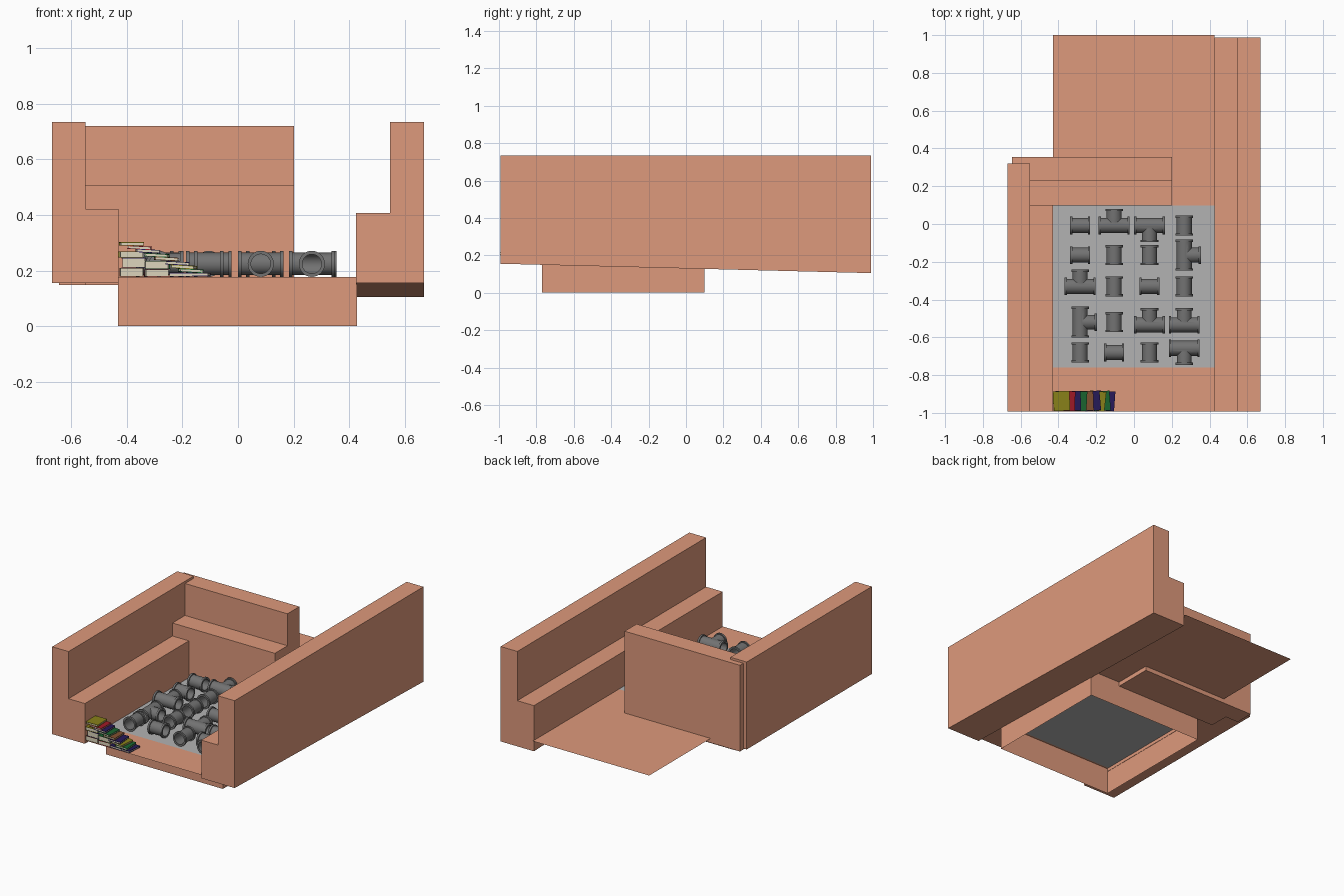
import bpy, bmesh, math
from mathutils import Matrix, Vector

if "Cube" in bpy.data.objects:
    bpy.data.objects.remove(bpy.data.objects["Cube"])


def material(name, rgb):
    m = bpy.data.materials.new(name)
    m.diffuse_color = (*rgb, 1)
    m.use_nodes = True
    m.node_tree.nodes["Principled BSDF"].inputs["Base Color"].default_value = m.diffuse_color
    return m


CORAL = material("coral", (0.73, 0.32, 0.20))
SLAB = material("slab_grey", (0.45, 0.45, 0.45))
IRON = material("iron_grey", (0.17, 0.17, 0.17))
PAPER = material("paper", (0.72, 0.66, 0.50))
COVERS = {
    "yellow": material("yellow", (0.25, 0.22, 0.01)),
    "red": material("red", (0.35, 0.01, 0.02)),
    "navy": material("navy", (0.02, 0.01, 0.10)),
    "green": material("green", (0.01, 0.13, 0.03)),
    "brown": material("brown", (0.22, 0.08, 0.03)),
}
FLOOR = 0.177


def finish(bm, name, mats, fix=True):
    if fix:
        bmesh.ops.recalc_face_normals(bm, faces=bm.faces)
    me = bpy.data.meshes.new(name)
    bm.to_mesh(me)
    bm.free()
    for m in mats:
        me.materials.append(m)
    ob = bpy.data.objects.new(name, me)
    bpy.context.collection.objects.link(ob)
    return ob


def prism(name, profile, axis, a, b, drop=0.0):
    """Extrude a profile along x or y; drop lowers the base at the far end."""
    bm = bmesh.new()
    low = min(p[1] for p in profile)
    rings = []
    for t, d in ((a, 0), (b, drop)):
        rings.append([bm.verts.new(((p, t) if axis == "y" else (t, p)) + (z - (d if z == low else 0),))
                      for p, z in profile])
    n = len(profile)
    for i in range(n):
        j = (i + 1) % n
        bm.faces.new((rings[0][i], rings[0][j], rings[1][j], rings[1][i]))
    bm.faces.new(rings[0])
    bm.faces.new(rings[1])
    return finish(bm, name, [CORAL])


def sheet(name, x0, x1, y0, y1, mat):
    bm = bmesh.new()
    bm.faces.new([bm.verts.new((x, y, FLOOR)) for x, y in ((x0, y0), (x1, y0), (x1, y1), (x0, y1))])
    return finish(bm, name, [mat], False)


# Stepped walls
prism("left_wall", [(-0.67, 0.155), (-0.43, 0.155), (-0.43, 0.422), (-0.55, 0.422),
                    (-0.55, 0.735), (-0.67, 0.735)], "y", -0.992, 0.32)
prism("right_wall", [(0.67, 0.155), (0.425, 0.155), (0.425, 0.408), (0.547, 0.408),
                     (0.547, 0.735), (0.67, 0.735)], "y", -0.992, 0.988, 0.05)
prism("back_wall", [(0.355, 0.148), (0.23, 0.148), (0.23, 0.72), (0.355, 0.72)], "x", -0.645, 0.202)
prism("back_ledge", [(0.23, 0.148), (0.098, 0.148), (0.098, 0.508), (0.23, 0.508)], "x", -0.55, 0.202)

# Floor sheets and the open-bottomed plinth under them
sheet("front_floor", -0.43, 0.427, -0.992, -0.76, CORAL)
sheet("rear_floor", -0.43, 0.427, 0.098, 1.0, CORAL)
sheet("middle_floor", -0.43, 0.427, -0.76, 0.098, SLAB)
bm = bmesh.new()
corners = ((-0.432, -0.77), (0.428, -0.77), (0.428, 0.098), (-0.432, 0.098))
lo = [bm.verts.new((x, y, 0)) for x, y in corners]
hi = [bm.verts.new((x, y, FLOOR - 0.001)) for x, y in corners]
for i in range(4):
    j = (i + 1) % 4
    bm.faces.new((lo[i], lo[j], hi[j], hi[i]))
finish(bm, "plinth", [CORAL], False)

# Pipe fittings
R_RIM, R_BODY, R_BORE, RIM = 0.047, 0.040, 0.035, 0.012


def lathe(name, profile, closed, matrix=Matrix(), seg=32):
    """Revolve (radius, x) points round the x axis."""
    bm = bmesh.new()
    rings = [[bm.verts.new((x, r * math.cos(2 * math.pi * k / seg), r * math.sin(2 * math.pi * k / seg)))
              for k in range(seg)] for r, x in profile]
    pairs = list(zip(rings, rings[1:])) + ([(rings[-1], rings[0])] if closed else [])
    for a, b in pairs:
        for k in range(seg):
            m = (k + 1) % seg
            bm.faces.new((a[k], a[m], b[m], b[k]))
    if not closed:
        bm.faces.new(rings[0])
        bm.faces.new(rings[-1])
    bm.transform(matrix)
    return finish(bm, name, [IRON])


def outer(h):
    return [(R_RIM, -h), (R_RIM, RIM - h), (R_BODY, RIM - h), (R_BODY, h - RIM), (R_RIM, h - RIM), (R_RIM, h)]


def smooth(ob):
    bpy.ops.object.select_all(action="DESELECT")
    ob.select_set(True)
    bpy.context.view_layer.objects.active = ob
    bpy.ops.object.shade_smooth_by_angle(angle=math.radians(35))


turn = Matrix.Rotation(math.pi / 2, 4, "Z")
coupler = lathe("coupler", outer(0.053) + [(R_BORE, 0.053), (R_BORE, -0.053)], True)
tee = lathe("tee", outer(0.082), False)
branch = [(0.038, 0.0), (R_BODY - 0.0005, 0.02)] + [(R_BODY - 0.0005, 0.088 - RIM), (R_RIM, 0.088 - RIM), (R_RIM, 0.088)]
tools = [(lathe("branch", branch, False, turn), "UNION"),
         (lathe("main_bore", [(R_BORE, -0.1), (R_BORE, 0.1)], False), "DIFFERENCE"),
         (lathe("branch_bore", [(R_BORE - 0.0005, 0.0), (R_BORE - 0.0005, 0.1)], False, turn), "DIFFERENCE")]
for ob, op in tools:
    mod = tee.modifiers.new(op, "BOOLEAN")
    mod.object, mod.operation, mod.solver = ob, op, "EXACT"
bpy.context.view_layer.update()
baked = bpy.data.meshes.new_from_object(tee.evaluated_get(bpy.context.evaluated_depsgraph_get()))
tee.modifiers.clear()
tee.data = baked
for ob, _ in tools:
    bpy.data.objects.remove(ob)
smooth(coupler)
smooth(tee)

# Rows from back to front; x/y = coupler axis, N/S/E = tee branch direction
COLS = (-0.285, -0.105, 0.082, 0.266)
ROWS = (("xNSy", -0.008), ("xyyE", -0.165), ("Nyxy", -0.33), ("EyNN", -0.52), ("yxyS", -0.68))
ANGLE = {"x": 0, "y": 90, "N": 0, "S": 180, "E": -90}
SHIFT = {(3, 2): -0.014, (3, 3): -0.014, (4, 3): 0.022}
for r, (row, y) in enumerate(ROWS):
    for c, kind in enumerate(row):
        src = tee if kind in "NSE" else coupler
        ob = bpy.data.objects.new(f"{src.name}_{r}_{c}", src.data)
        bpy.context.collection.objects.link(ob)
        ob.location = (COLS[c], y + SHIFT.get((r, c), 0), FLOOR + R_RIM)
        ob.rotation_euler.z = math.radians(ANGLE[kind])
bpy.data.objects.remove(tee)
bpy.data.objects.remove(coupler)


# Books: two covers and a spine round a paper block
def book(name, colour, x, z, thick, spin=0.0, tilt=0.0, w=0.086, d=0.104):
    bm = bmesh.new()
    c = 0.0025

    def box(size, at, idx):
        made = bmesh.ops.create_cube(bm, size=1, matrix=Matrix.Translation(at) @ Matrix.Diagonal((*size, 1)))
        for f in {f for v in made["verts"] for f in v.link_faces}:
            f.material_index = idx
    for z0 in (c / 2, thick - c / 2):
        box((w, d, c), Vector((0, 0, z0)), 0)
    box((w, c, thick), Vector((0, d / 2 - c / 2, thick / 2)), 0)
    box((w - 0.005, d - 0.005, thick - 2 * c), Vector((0, -0.001, thick / 2)), 1)
    ob = finish(bm, name, [COVERS[colour], PAPER])
    ob.location = (x, -0.937, z)
    ob.rotation_euler = (0, math.radians(tilt), math.radians(spin))


# Thick books underneath
for i, (col, x, z, t, spin) in enumerate((
        ("brown", -0.383, 0.178, 0.031, 1), ("navy", -0.374, 0.210, 0.036, -2),
        ("red", -0.292, 0.178, 0.026, 2), ("green", -0.290, 0.205, 0.030, -2),
        ("yellow", -0.385, 0.247, 0.022, 2), ("navy", -0.205, 0.178, 0.014, -2))):
    book(f"stacked_book_{i}", col, x, z, t, spin)
# Fanned books stepping down to the right
fan = ("yellow", "red", "navy", "green", "brown", "navy", "yellow", "green", "navy")
for i, col in enumerate(fan):
    z = (0.290, 0.276, 0.264, 0.249, 0.236, 0.220, 0.207, 0.193, 0.179)[i]
    x = (-0.383, -0.355, -0.325, -0.293, -0.258, -0.222, -0.195, -0.170, -0.145)[i]
    book(f"fanned_book_{i}", col, x, z, 0.012, (2, -1, 2, -3, 2, 5, -6, 4, -4)[i], 3 if 0 < i < 8 else 0)
